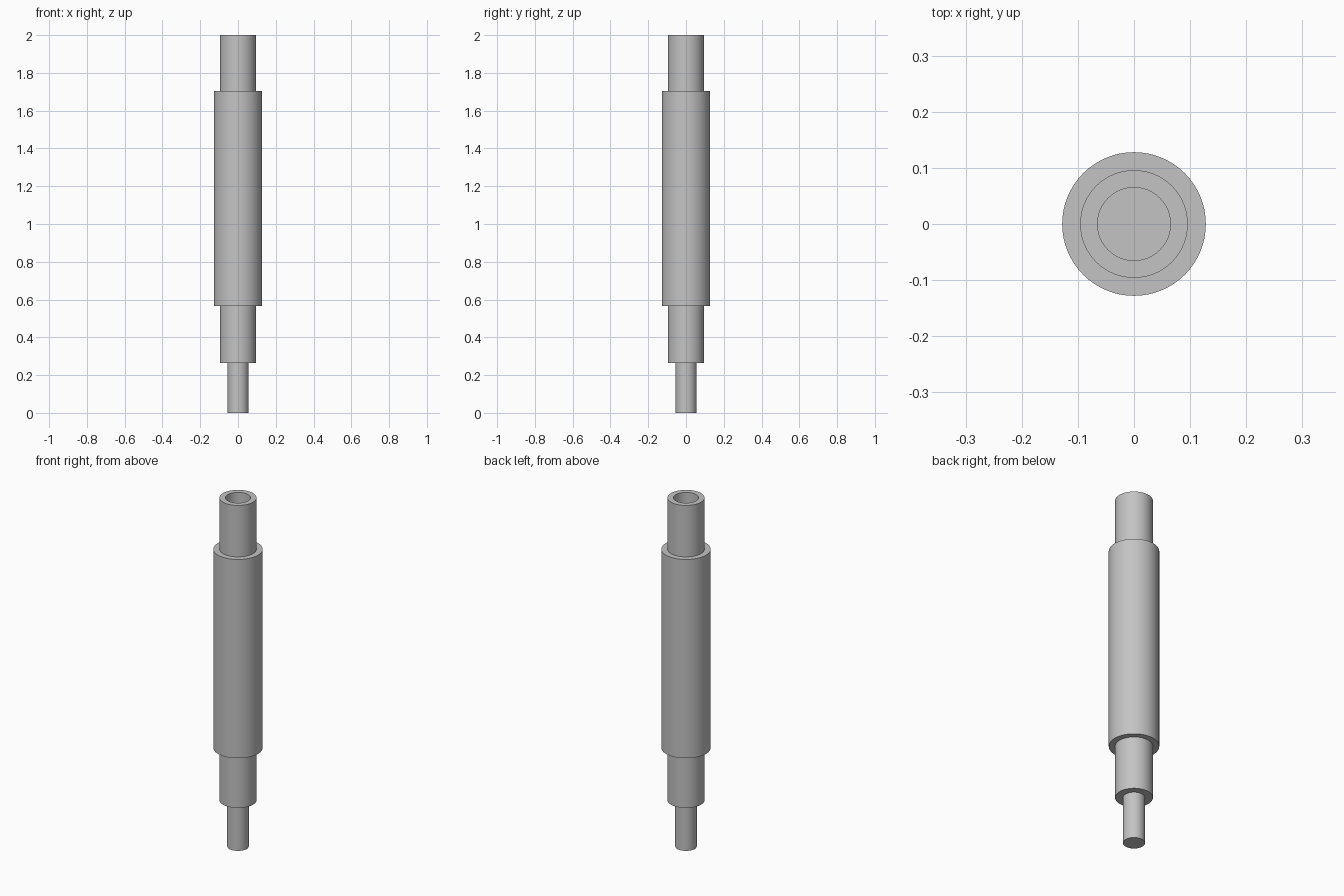
import bpy
import bmesh
from math import cos, sin, tau

SIDES = 64
PIN_R, COLLAR_R, BODY_R, BORE_R = 0.056, 0.096, 0.128, 0.065
PIN_TOP, BODY_BOTTOM, BODY_TOP, TOP = 0.265, 0.565, 1.705, 2.0
BORE_FLOOR = TOP - 0.3

cube = bpy.data.objects.get("Cube")
if cube:
    bpy.data.objects.remove(cube, do_unlink=True)

grey = bpy.data.materials.new("steel grey")
grey.use_nodes = True
grey.diffuse_color = (0.55, 0.55, 0.55, 1)
grey.node_tree.nodes["Principled BSDF"].inputs["Base Color"].default_value = grey.diffuse_color


def lathe(name, profile):
    """Turn an upward (radius, height) profile around the z axis."""
    bm = bmesh.new()
    rings = []
    for r, z in profile:
        if r == 0:
            rings.append([bm.verts.new((0, 0, z))] * SIDES)
        else:
            rings.append([bm.verts.new((r * cos(tau * i / SIDES), r * sin(tau * i / SIDES), z))
                          for i in range(SIDES)])
    for low, high in zip(rings, rings[1:]):
        for i in range(SIDES):
            j = (i + 1) % SIDES
            corners = dict.fromkeys((low[i], low[j], high[j], high[i]))
            bm.faces.new(list(corners))
    mesh = bpy.data.meshes.new(name)
    bm.to_mesh(mesh)
    bm.free()
    mesh.materials.append(grey)
    obj = bpy.data.objects.new(name, mesh)
    bpy.context.collection.objects.link(obj)
    bpy.ops.object.select_all(action="DESELECT")
    obj.select_set(True)
    bpy.context.view_layer.objects.active = obj
    bpy.ops.object.shade_smooth_by_angle(angle=0.6)


# Solid pin at the foot
lathe("bottom_pin", [(0, 0), (PIN_R, 0), (PIN_R, PIN_TOP)])

# Lower collar with its shoulder around the pin
lathe("lower_collar", [(PIN_R, PIN_TOP), (COLLAR_R, PIN_TOP), (COLLAR_R, BODY_BOTTOM)])

# Thick main body with a shoulder at each end
lathe("main_body", [(COLLAR_R, BODY_BOTTOM), (BODY_R, BODY_BOTTOM),
                    (BODY_R, BODY_TOP), (COLLAR_R, BODY_TOP)])

# Upper collar with a blind bore
lathe("upper_socket", [(COLLAR_R, BODY_TOP), (COLLAR_R, TOP), (BORE_R, TOP),
                       (BORE_R, BORE_FLOOR), (0, BORE_FLOOR)])
